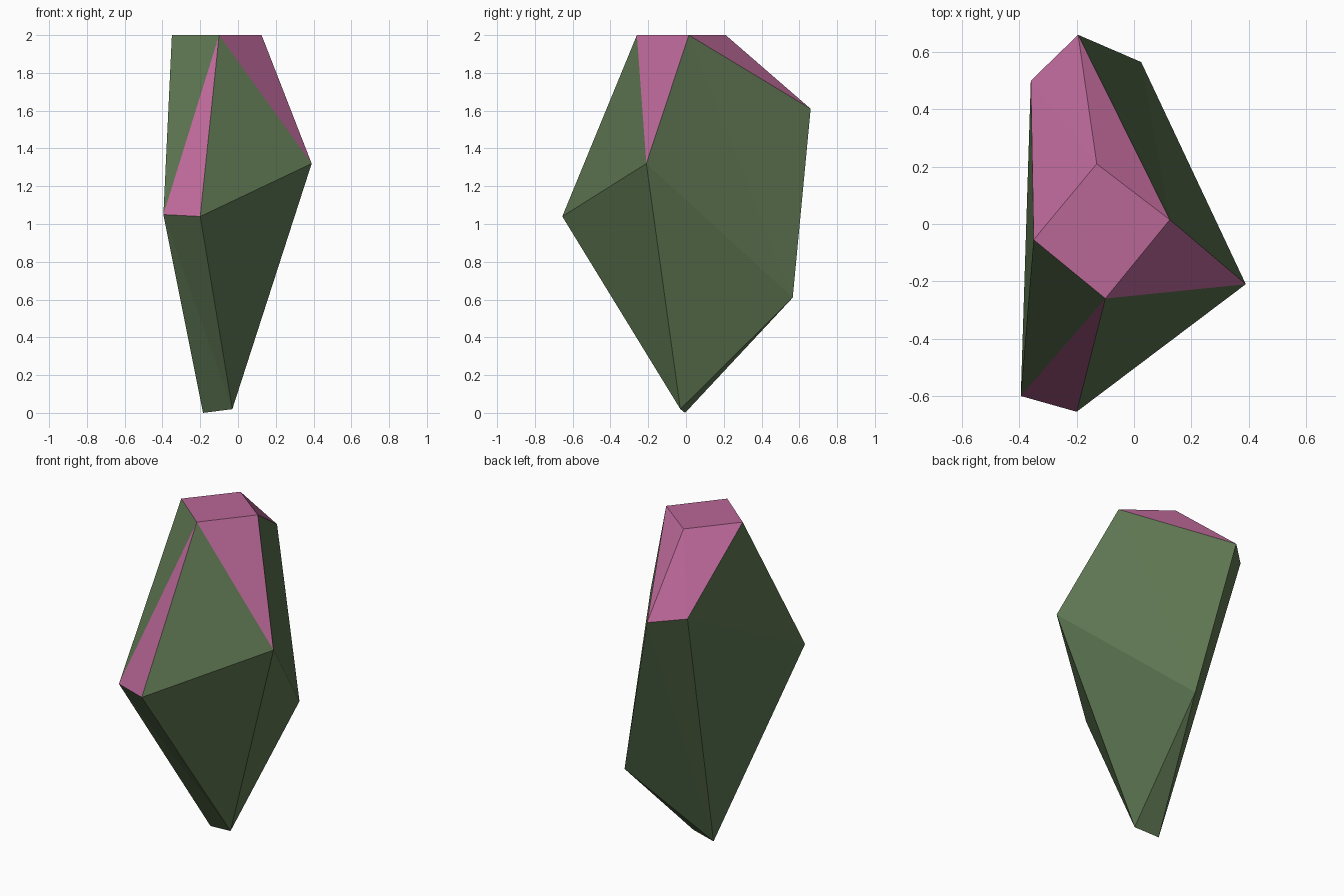
import bpy
import bmesh

if "Cube" in bpy.data.objects:
    bpy.data.objects.remove(bpy.data.objects["Cube"])


def material(name, rgb):
    m = bpy.data.materials.new(name)
    m.diffuse_color = (*rgb, 1.0)
    m.use_nodes = True
    m.node_tree.nodes["Principled BSDF"].inputs["Base Color"].default_value = m.diffuse_color
    return m


green = material("moss green", (0.112, 0.184, 0.084))
pink = material("dusty pink", (0.491, 0.136, 0.309))

# Corners of the faceted stone
corners = {
    # flat crown
    "A": (-0.35, -0.055, 2.0), "B": (-0.10, -0.26, 2.0),
    "C": (0.125, 0.015, 2.0), "D": (-0.13, 0.21, 2.0),
    # widest girdle
    "E": (0.39, -0.21, 1.32), "F": (-0.20, -0.655, 1.04),
    "G": (-0.395, -0.60, 1.05), "H": (-0.195, 0.66, 1.61),
    "I": (0.025, 0.565, 0.61), "J": (-0.36, 0.50, 1.615),
    # narrow foot
    "K": (-0.03, -0.03, 0.02), "L": (-0.185, -0.005, 0.0),
}

# Facets by corner letters
pink_facets = ["ABCD", "ADJ", "DHJ", "DCH", "BEC", "GFB"]
green_facets = ["AGB", "BFE", "CEI", "CIH", "FKE", "GLK", "GKF",
                "EKI", "IKL", "HIL", "HLJ", "AJG", "JLG"]

bm = bmesh.new()
vert = {k: bm.verts.new(co) for k, co in corners.items()}
for slot, facets in enumerate((green_facets, pink_facets)):
    for letters in facets:
        face = bm.faces.new([vert[c] for c in letters])
        face.material_index = slot
bmesh.ops.recalc_face_normals(bm, faces=bm.faces[:])

mesh = bpy.data.meshes.new("faceted_stone")
bm.to_mesh(mesh)
bm.free()
mesh.materials.append(green)
mesh.materials.append(pink)
stone = bpy.data.objects.new("faceted_stone", mesh)
bpy.context.collection.objects.link(stone)
